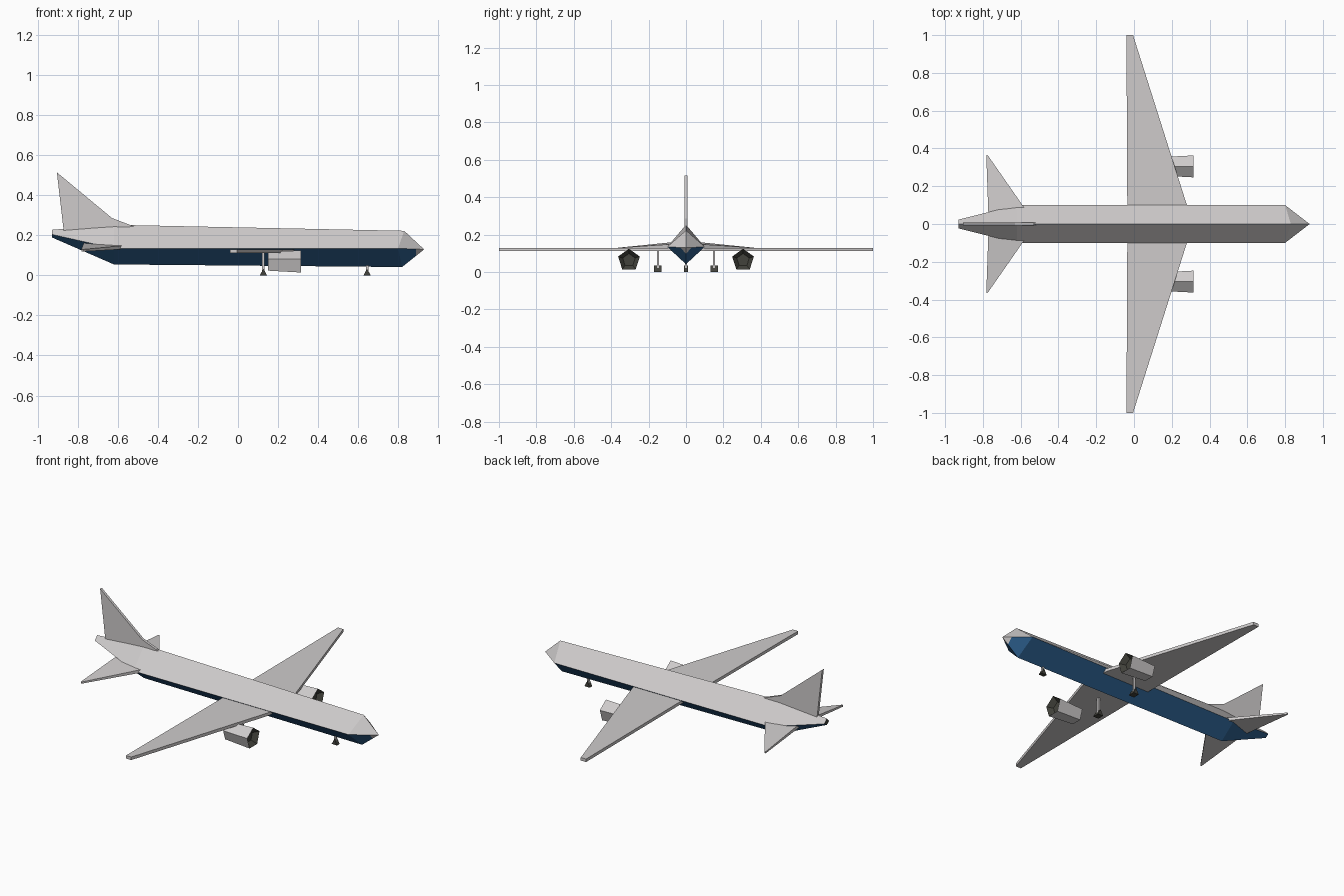
import bpy, bmesh, math
from mathutils import Vector

if "Cube" in bpy.data.objects:
    bpy.data.objects.remove(bpy.data.objects["Cube"])


def material(name, rgb):
    m = bpy.data.materials.new(name)
    m.diffuse_color = (*rgb, 1)
    m.use_nodes = True
    m.node_tree.nodes["Principled BSDF"].inputs["Base Color"].default_value = m.diffuse_color
    return m


GREY = material("light grey", (0.62, 0.60, 0.60))
BLUE = material("belly blue", (0.026, 0.115, 0.27))
DARK = material("dark grey", (0.055, 0.055, 0.045))


def loft(name, loops, mats, rule=None, cut=None):
    """Bridge point loops into a closed flat-faced solid; rule(centre, normal) picks the material."""
    bm = bmesh.new()
    rings = [[bm.verts.new(p) for p in loop] for loop in loops]
    n = len(rings[0])
    for a, b in zip(rings, rings[1:]):
        for i in range(n):
            j = (i + 1) % n
            bm.faces.new((a[i], a[j], b[j], b[i]))
    bm.faces.new(rings[0][::-1])
    bm.faces.new(rings[-1])
    bmesh.ops.remove_doubles(bm, verts=bm.verts[:], dist=1e-5)
    if cut is not None:
        bmesh.ops.bisect_plane(bm, geom=bm.verts[:] + bm.edges[:] + bm.faces[:],
                               plane_co=(cut, 0, 0), plane_no=(1, 0, 0))
    bmesh.ops.recalc_face_normals(bm, faces=bm.faces[:])
    bm.normal_update()
    if rule:
        for f in bm.faces:
            f.material_index = rule(f.calc_center_median(), f.normal)
    me = bpy.data.meshes.new(name)
    bm.to_mesh(me)
    bm.free()
    for m in mats:
        me.materials.append(m)
    ob = bpy.data.objects.new(name, me)
    bpy.context.collection.objects.link(ob)
    return ob


def ngon(x, y, z, r, sides=5):
    """Upright polygon facing along x, one corner on top."""
    return [(x, y + r * math.sin(2 * math.pi * i / sides), z + r * math.cos(2 * math.pi * i / sides))
            for i in range(sides)]


def box(name, lo, hi, mat):
    base = [(lo[0], lo[1]), (hi[0], lo[1]), (hi[0], hi[1]), (lo[0], hi[1])]
    return loft(name, [[(x, y, z) for x, y in base] for z in (lo[2], hi[2])], [mat])


# Fuselage: diamond section, grey above and blue below
def section(top, side, bottom):
    x, w, z = side
    return [(top[0], 0, top[1]), (x, w, z), (bottom[0], 0, bottom[1]), (x, -w, z)]


def body_colour(c, n):
    if n.x < -0.95:
        return 2
    return 1 if n.z < 0 and c.x < 0.89 else 0


loft("fuselage", [
    section((-0.93, 0.228), (-0.93, 0.023, 0.205), (-0.93, 0.19)),
    section((-0.62, 0.253), (-0.62, 0.10, 0.135), (-0.62, 0.055)),
    section((0.83, 0.223), (0.80, 0.10, 0.135), (0.82, 0.042)),
    section((0.93, 0.13), (0.93, 0, 0.13), (0.93, 0.13)),
], [GREY, BLUE, DARK], body_colour, cut=0.89)

# Wing: one slab through the body
wing = [(-0.04, -1), (-0.005, -1), (0.28, -0.1), (0.28, 0.1), (-0.005, 1), (-0.04, 1), (-0.035, 0)]
loft("wing", [[(x, y, z) for x, y in wing] for z in (0.112, 0.13)], [GREY])

# Tail fin with a dorsal fillet
fin = [(-0.87, 0.215), (-0.905, 0.515), (-0.63, 0.287), (-0.52, 0.245)]
loft("tail_fin", [[(x, y, z) for x, z in fin] for y in (-0.008, 0.008)], [GREY])

for s, side in ((-1, "right"), (1, "left")):
    # Tailplane: thin triangle drooping to its tip: x, y, z, half thickness
    plan = [(-0.535, 0.02, 0.143, 0.010), (-0.77, 0.02, 0.155, 0.010),
            (-0.782, 0.365, 0.125, 0.005), (-0.775, 0.365, 0.125, 0.005)]
    loft(side + "_tailplane", [[(x, s * y, z + k * t) for x, y, z, t in plan] for k in (-1, 1)], [GREY])

    # Engine: five-sided nacelle with a dark recessed intake
    y = s * 0.305
    loft(side + "_engine", [ngon(0.15, y, 0.066, 0.052), ngon(0.315, y, 0.064, 0.061),
                            ngon(0.285, y, 0.064, 0.035)], [GREY, DARK],
         lambda c, n: 1 if n.x > 0.5 else 0)


# Landing gear: strut, and a three-sided wheel
def gear(name, x, y, half, top):
    box(name + "_strut", (x - 0.006, y - 0.006, 0.02), (x + 0.006, y + 0.006, top), GREY)
    tri = [(x - 0.018, 0), (x + 0.018, 0), (x, 0.034)]
    loft(name + "_wheel", [[(px, y + k, pz) for px, pz in tri] for k in (-half, half)], [DARK])


gear("nose_gear", 0.645, 0, 0.012, 0.06)
gear("right_gear", 0.127, -0.15, 0.02, 0.115)
gear("left_gear", 0.127, 0.15, 0.02, 0.115)
